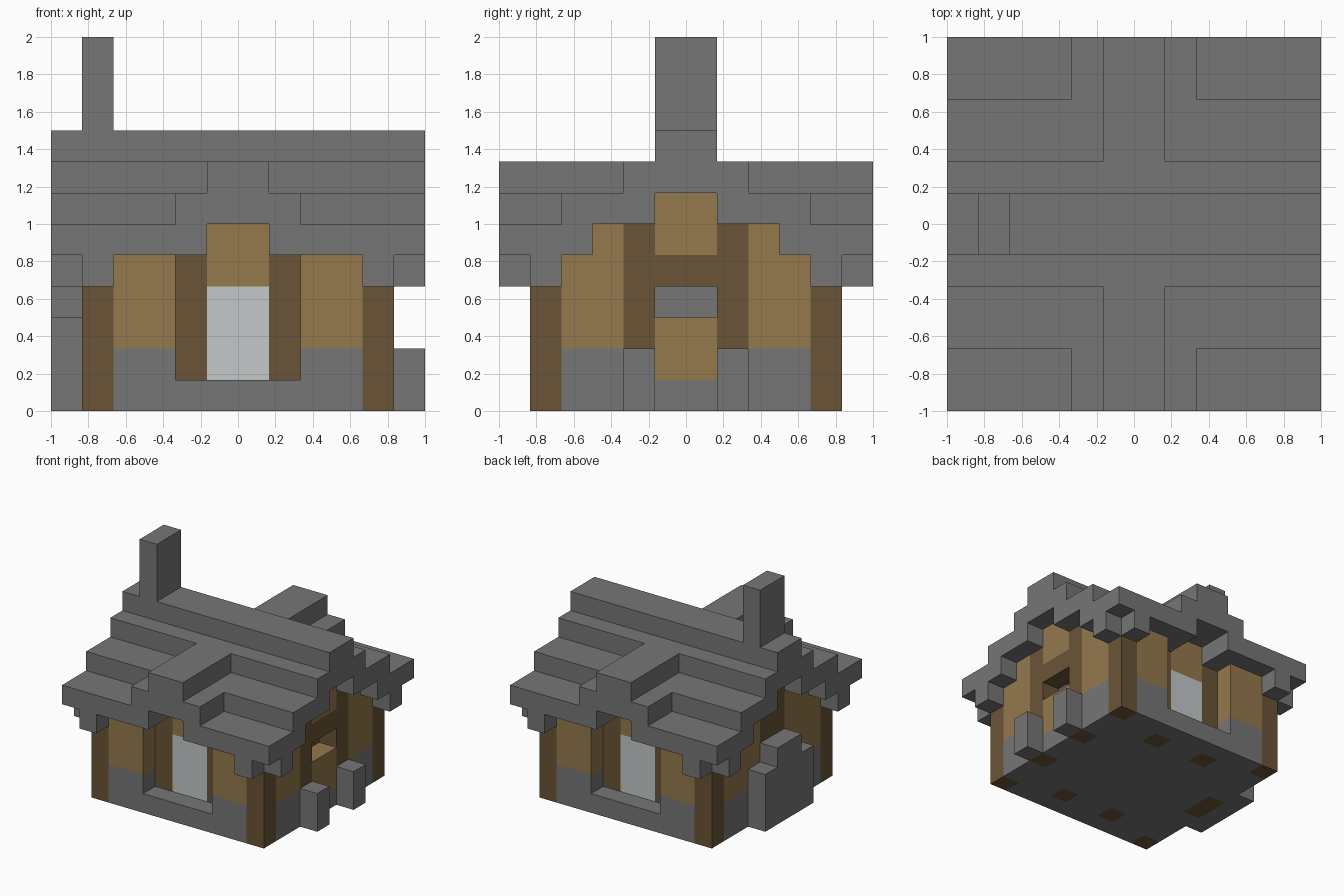
import bpy
import bmesh
from mathutils import Matrix, Vector

UNIT = 1 / 6  # size of one building block

if "Cube" in bpy.data.objects:
    bpy.data.objects.remove(bpy.data.objects["Cube"], do_unlink=True)


def make_material(name, rgb):
    mat = bpy.data.materials.new(name)
    mat.use_nodes = True
    mat.diffuse_color = (*rgb, 1)
    mat.node_tree.nodes["Principled BSDF"].inputs["Base Color"].default_value = (*rgb, 1)
    return mat


stone = make_material("grey stone", (.18, .18, .18))
plaster = make_material("tan plaster", (.3, .19, .073))
timber = make_material("dark timber", (.145, .088, .038))
door_paint = make_material("pale door", (.55, .58, .58))


def build(name, material, boxes, mirror_x=False, mirror_y=False):
    """Boxes are (x0, x1, y0, y1, z0, z1) in blocks, repeated by the mirrors."""
    mesh = bpy.data.meshes.new(name)
    bm = bmesh.new()
    for sx in ((1, -1) if mirror_x else (1,)):
        for sy in ((1, -1) if mirror_y else (1,)):
            for x0, x1, y0, y1, z0, z1 in boxes:
                centre = Vector((sx * (x0 + x1), sy * (y0 + y1), z0 + z1)) * UNIT / 2
                size = Vector((x1 - x0, y1 - y0, z1 - z0)) * UNIT
                matrix = Matrix.Translation(centre) @ Matrix.Diagonal((*size, 1))
                bmesh.ops.create_cube(bm, size=1, matrix=matrix)
    bm.to_mesh(mesh)
    bm.free()
    obj = bpy.data.objects.new(name, mesh)
    mesh.materials.append(material)
    bpy.context.collection.objects.link(obj)
    return obj


# Foundation slab, with the timber post feet showing underneath
FOOT = .03
build("foundation", stone, [(-4, 4, -5, 5, FOOT, 1)])
build("foundation_side", stone, [(4, 5, -4, 4, FOOT, 1)], mirror_x=True)
build("foundation_skin", stone, [(2, 4, -5, 5, 0, FOOT)], mirror_x=True)
build("foundation_skin_middle", stone, [(-2, 2, -3, 3, 0, FOOT)])
build("foundation_skin_porch", stone,
      [(0, 1, 3, 4, 0, FOOT), (0, 2, 4, 5, 0, FOOT)], mirror_x=True, mirror_y=True)
build("foundation_skin_right", stone, [(4, 5, 2, 4, 0, FOOT), (4, 5, 0, 1, 0, FOOT)], mirror_y=True)
build("foundation_skin_left", stone, [(-5, -4, 1, 4, 0, FOOT)], mirror_y=True)
build("porch_post_foot", timber, [(1, 2, 3, 4, 0, FOOT)], mirror_x=True, mirror_y=True)
build("window_post_foot", timber, [(4, 5, 1, 2, 0, FOOT)], mirror_y=True)
build("hearth_post_foot", timber, [(-5, -4, -1, 1, 0, FOOT)])

# Corner posts
build("corner_post", timber, [(4, 5, 4, 5, 0, 4)], mirror_x=True, mirror_y=True)

# Front and back walls with a recessed doorway in each
build("end_wall_stone", stone, [(2, 4, 4, 5, 1, 2)], mirror_x=True, mirror_y=True)
build("end_wall_plaster", plaster, [(2, 4, 4, 5, 2, 5)], mirror_x=True, mirror_y=True)
build("porch_post", timber, [(1, 2, 3, 4, 1, 5)], mirror_x=True, mirror_y=True)
build("door", door_paint, [(-1, 1, 3, 4, 1, 4)], mirror_y=True)
build("door_header", plaster, [(-1, 1, 3, 4, 4, 6)], mirror_y=True)

# Side walls under the main gables
build("side_wall_stone", stone, [(4, 5, 2, 4, 1, 2)], mirror_x=True, mirror_y=True)
build("side_wall_plaster", plaster,
      [(4, 5, 2, 3, 2, 6), (4, 5, 3, 4, 2, 5)], mirror_x=True, mirror_y=True)

# Right gable: window between timber posts
build("window_post", timber, [(4, 5, 1, 2, 1, 6)], mirror_y=True)
build("window_sill_panel", plaster, [(4, 5, -1, 1, 1, 3)])
build("window_beam", timber, [(4, 5, -1, 1, 4, 5)])
build("gable_panel", plaster, [(4, 5, -1, 1, 5, 7)])
build("window_buttress", stone, [(5, 6, 1, 2, 0, 2)], mirror_y=True)

# Left gable: fireplace against a central timber
build("hearth_wall_stone", stone, [(-5, -4, 1, 2, 1, 2)], mirror_y=True)
build("hearth_wall_plaster", plaster, [(-5, -4, 1, 2, 2, 6)], mirror_y=True)
build("hearth_post", timber, [(-5, -4, -1, 1, 1, 7)])
build("fireplace", stone, [(-6, -5, -2, 2, 0, 3), (-6, -5, -1, 1, 3, 4)])
build("inner_hearth", stone, [(-4, -3, -2, 2, 1, 5)])

# Stepped main roof
build("roof_ridge", stone, [(-6, 6, -1, 1, 7, 9)])
build("roof_slope", stone, [
    (1, 6, 1, 2, 6, 8),
    (1, 6, 2, 3, 6, 7),
    (1, 6, 3, 4, 5, 7),
    (1, 6, 4, 6, 5, 6),
], mirror_x=True, mirror_y=True)

# Cross gable over the doors
build("cross_ridge", stone, [(-1, 1, 1, 6, 6, 8)], mirror_y=True)
build("cross_slope", stone, [(1, 2, 4, 6, 6, 7)], mirror_x=True, mirror_y=True)

# Hanging eave blocks around the corners
build("eave_block", stone,
      [(4, 6, 4, 5, 4, 5), (4, 5, 5, 6, 4, 5)], mirror_x=True, mirror_y=True)

# Chimney
build("chimney", stone, [(-5, -4, -1, 1, 9, 12)])
